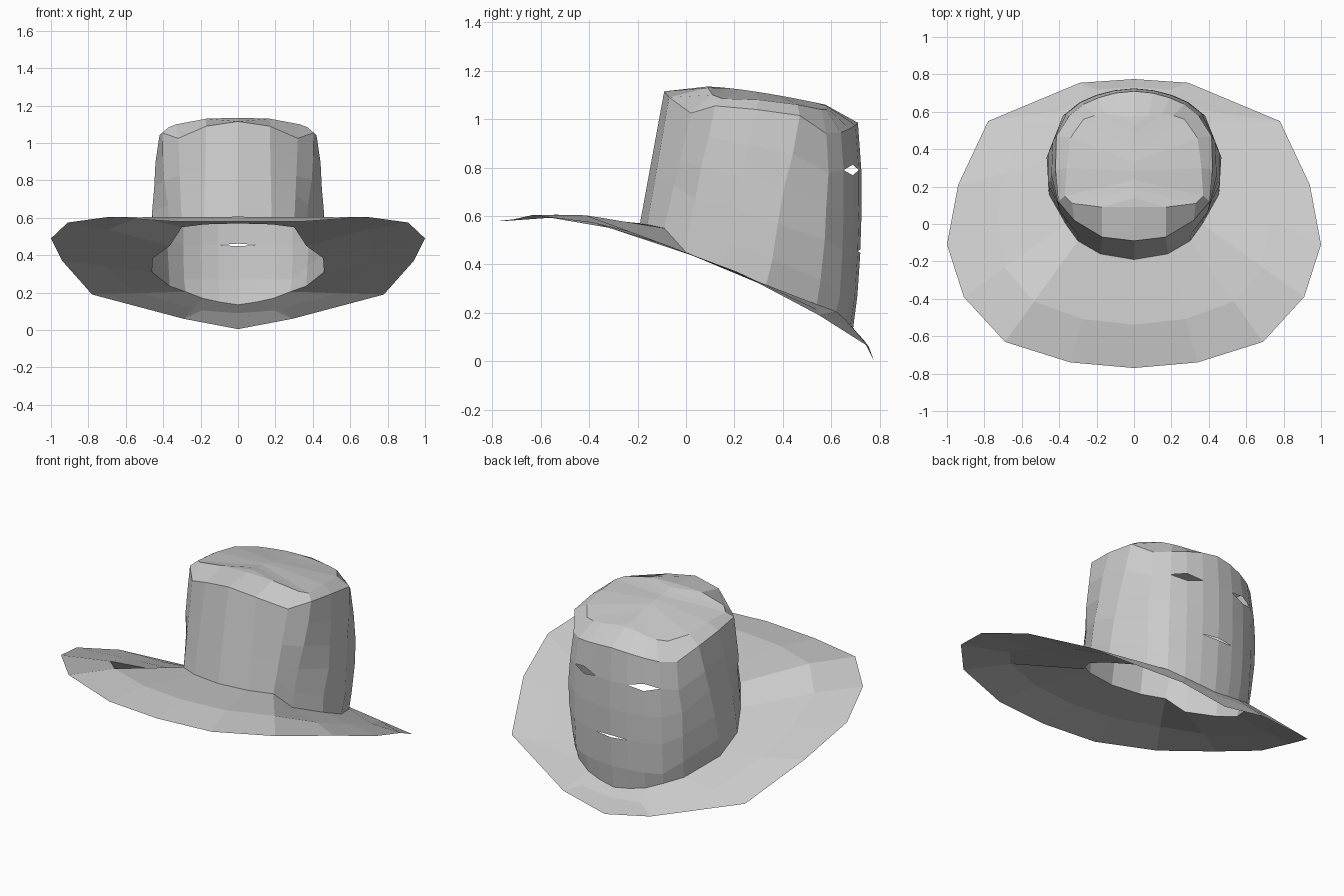
import bpy, bmesh, math, random
from mathutils import Vector as V

if "Cube" in bpy.data.objects:
    bpy.data.objects.remove(bpy.data.objects["Cube"])

random.seed(4)

# Half outlines, front (-y) to back (+y): columns run round the right side
base = [V(p) for p in [(0, -.19, .57), (.18, -.16, .565), (.3, -.09, .55), (.365, .0, .45),
        (.455, .16, .385), (.46, .33, .31), (.365, .54, .235), (.28, .62, .205),
        (.19, .66, .17), (.1, .68, .15), (0, .69, .135)]]
top = [V(p) for p in [(0, -.09, 1.115), (.17, -.07, 1.09), (.32, .02, 1.025), (.405, .12, 1.055),
       (.42, .29, 1.04), (.415, .47, 1.015), (.345, .58, .94), (.27, .64, .945),
       (.19, .675, .96), (.1, .7, .975), (0, .71, .985)]]
cap = [V(p) for p in [(0, .09, 1.135), (.17, .09, 1.13), (.33, .11, 1.1), (.37, .15, 1.085),
       (.36, .3, 1.08), (.34, .46, 1.06), (.27, .56, 1.04), (.21, .58, 1.04),
       (.15, .585, 1.045), (.08, .58, 1.055), (0, .575, 1.06)]]
rim = [V(p) for p in [(0, -.77, .58), (.34, -.74, .58), (.69, -.63, .605), (.91, -.39, .575),
       (1, -.11, .49), (.94, .21, .37), (.78, .55, .19), (.78, .55, .19),
       (.29, .755, .06), (.29, .755, .06), (0, .775, .005)]]
N = len(base)


def loft(name, rings, skip=()):
    """Skin half rings, leave out skipped cells, mirror to the other side."""
    bm = bmesh.new()
    rows = [[bm.verts.new(p) for p in r] for r in rings]
    for i in range(len(rows) - 1):
        for k in range(N - 1):
            if (i, k) not in skip:
                bm.faces.new((rows[i][k], rows[i][k + 1], rows[i + 1][k + 1], rows[i + 1][k]))
    bmesh.ops.remove_doubles(bm, verts=bm.verts[:], dist=1e-4)
    bmesh.ops.dissolve_degenerate(bm, dist=1e-5, edges=bm.edges[:])
    me = bpy.data.meshes.new(name)
    bm.to_mesh(me)
    bm.free()
    ob = bpy.data.objects.new(name, me)
    bpy.context.collection.objects.link(ob)
    mod = ob.modifiers.new("mirror", 'MIRROR')
    mod.use_clip = True
    mod.merge_threshold = .0005
    return ob


def wall(t, zback):
    """Crown wall ring, bulging on the face side, with light hammered facets."""
    ring = []
    for k in range(N):
        p = base[k].lerp(top[k], t)
        bulge = .06 if k >= 6 else .025 if k >= 4 else 0
        s = 1 + bulge * math.sin(math.pi * t) ** .6
        p.x, p.y = p.x * s, .3 + (p.y - .3) * s
        if k >= 7:
            p.z = zback
        if 3 <= k <= 6:
            p += V([random.uniform(-.008, .008) for _ in range(3)])
        ring.append(p)
    return ring


def slit(ring, k, half):
    """Split a ring into lower and upper lids that part at column k."""
    low, high = [p.copy() for p in ring], [p.copy() for p in ring]
    low[k].z -= half
    high[k].z += half
    return [low, high]


# Crown with the face on its back: mouth slit, eye holes, bevelled top
rings = [base, wall(.15, .27)]
mouth_row = len(rings)
rings += slit(wall(.37, .455), 10, .007)
rings += [wall(.58, .62)]
eye_row = len(rings)
rings += slit(wall(.78, .79), 8, .022)
centre = [V((0, .09 + .485 * k / (N - 1), 1.135 - .075 * (k / (N - 1)) ** 1.4)) for k in range(N)]
rings += [top, cap, centre]
loft("crown_with_face", rings, {(mouth_row, 9), (eye_row, 7), (eye_row, 8)})

# Brim sloping down to the back, with a raised fold at the front
fold = []
for k in range(N):
    p = base[k].lerp(rim[k], .6 if k < 4 else .5)
    p.z += .03 if k < 2 else .02 if k == 2 else .012 if k == 3 else 0
    if k == N - 1:
        p.z += .02
    fold.append(p)
loft("brim", [rim, fold, base])
